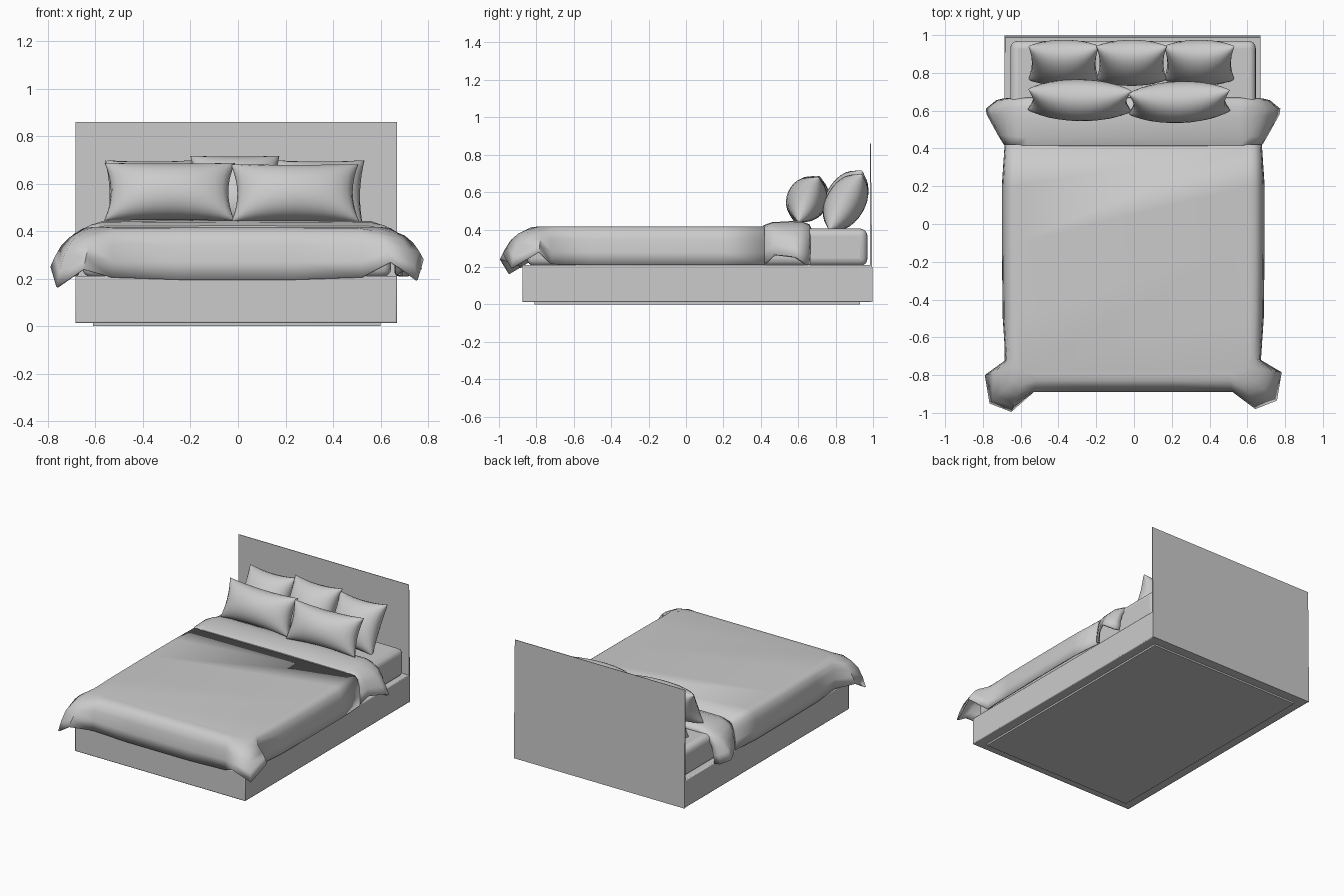
import bpy, bmesh, math
from mathutils import Matrix, Vector

if "Cube" in bpy.data.objects:
    bpy.data.objects.remove(bpy.data.objects["Cube"])


def finish(bm, name, angle=40):
    bmesh.ops.recalc_face_normals(bm, faces=bm.faces)
    me = bpy.data.meshes.new(name)
    bm.to_mesh(me)
    bm.free()
    ob = bpy.data.objects.new(name, me)
    bpy.context.collection.objects.link(ob)
    bpy.ops.object.select_all(action='DESELECT')
    bpy.context.view_layer.objects.active = ob
    ob.select_set(True)
    bpy.ops.object.shade_smooth_by_angle(angle=math.radians(angle))
    return ob


def box(name, lo, hi, bevel=0.0, segments=3):
    bm = bmesh.new()
    bmesh.ops.create_cube(bm, size=1)
    for v in bm.verts:
        v.co = Vector([lo[i] if v.co[i] < 0 else hi[i] for i in range(3)])
    ob = finish(bm, name)
    if bevel:
        m = ob.modifiers.new("bevel", 'BEVEL')
        m.width, m.segments = bevel, segments
    return ob


def skin(bm, rows, closed=False):
    vs = [[bm.verts.new(p) for p in r] for r in rows]
    for a, b in zip(vs, vs[1:]):
        for i in range(len(a) - 1):
            bm.faces.new((a[i], a[i + 1], b[i + 1], b[i]))
    return vs


# drape profile: fraction outwards, fraction of height left
DROP = [(0, 1), (0.4, 0.98), (0.72, 0.88), (0.9, 0.66), (0.98, 0.33), (1, 0)]


def drape(top, hem, flare):
    """Column of points falling from a top point to a hem point."""
    out = []
    for k, (h, v) in enumerate(DROP):
        t = k / (len(DROP) - 1)
        h, v = h + (t - h) * flare, v + (1 - t - v) * flare
        p, q = Vector(top), Vector(hem)
        out.append((p.x + (q.x - p.x) * h, p.y + (q.y - p.y) * h, q.z + (p.z - q.z) * v))
    return out


def thicken(ob, t):
    m = ob.modifiers.new("thickness", 'SOLIDIFY')
    m.thickness, m.offset = t, -1


# plinth, base and mattress
box("plinth", (-0.61, -0.81, 0), (0.6, 0.93, 0.02))
box("bed_base", (-0.685, -0.875, 0.012), (0.67, 0.99, 0.21), 0.006, 2)
box("mattress", (-0.655, -0.85, 0.205), (0.645, 0.97, 0.405), 0.04, 4)

# headboard, slightly thicker at the bottom
head = box("headboard", (-0.685, 0.984, 0.012), (0.67, 0.998, 0.86))
for v in head.data.vertices:
    if v.co.z > 0.5 and v.co.y > 0.99:
        v.co.y = 0.988

# duvet: (top point xy, hem point xyz, flare) round the left half
half = [
    ((-0.62, 0.42), (-0.685, 0.42, 0.21), 0),
    ((-0.62, 0.2), (-0.7, 0.2, 0.21), 0),
    ((-0.62, -0.1), (-0.7, -0.1, 0.21), 0),
    ((-0.62, -0.5), (-0.695, -0.5, 0.21), 0),
    ((-0.62, -0.7), (-0.68, -0.72, 0.215), 0),
    ((-0.61, -0.76), (-0.79, -0.8, 0.25), 0.5),
    ((-0.59, -0.78), (-0.765, -0.95, 0.165), 0.35),
    ((-0.57, -0.79), (-0.65, -0.995, 0.24), 0.5),
    ((-0.51, -0.79), (-0.53, -0.89, 0.205), 0),
    ((-0.25, -0.79), (-0.25, -0.89, 0.195), 0),
]
ring = half + [((-a[0] - 0.01, a[1]), (-h[0] - 0.008, h[1] + 0.015 * (f > 0), h[2] + 0.03 * (f > 0)), f)
               for a, h, f in reversed(half)]
bm = bmesh.new()
cols = skin(bm, [drape((a[0], a[1], 0.416), h, f) for a, h, f in ring])
bm.faces.new([c[0] for c in cols])
thicken(finish(bm, "duvet", 60), 0.01)

# turned-down fold across the bed: (y, top z, hem x, hem y, hem z, flare)
fold = [
    (0.412, 0.40, -0.675, 0.415, 0.22, 0.05),
    (0.415, 0.42, -0.69, 0.42, 0.22, 0.1),
    (0.46, 0.436, -0.72, 0.47, 0.265, 0.25),
    (0.56, 0.442, -0.78, 0.58, 0.255, 0.55),
    (0.62, 0.44, -0.785, 0.61, 0.24, 0.5),
    (0.66, 0.425, -0.73, 0.655, 0.21, 0.3),
    (0.672, 0.40, -0.69, 0.665, 0.21, 0.2),
]
bm = bmesh.new()
rows = []
for y, z, hx, hy, hz, f in fold:
    left = drape((-0.57, y, z), (hx, hy, hz), f)
    right = drape((0.56, y, z), (-hx - 0.01, hy, hz), f)
    rows.append(left[::-1] + [(0, y, z + 0.003)] + right)
skin(bm, rows)
thicken(finish(bm, "duvet_fold", 60), 0.015)


def pillow(name, centre, w, h, t, tilt, turn=0, n=14):
    """Stuffed cushion with pointed corners; tilt leans it back."""
    bm = bmesh.new()
    for side in (-1, 1):
        rows = []
        for j in range(n + 1):
            v = math.sin((j / n - 0.5) * math.pi)
            row = []
            for i in range(n + 1):
                u = math.sin((i / n - 0.5) * math.pi)
                puff = max(0, (1 - u * u) * (1 - v * v)) ** 0.45
                row.append((w / 2 * u * (1 - 0.1 * (1 - v * v)),
                            side * t / 2 * puff,
                            h / 2 * v * (1 - 0.1 * (1 - u * u))))
            rows.append(row)
        skin(bm, rows)
    bmesh.ops.remove_doubles(bm, verts=bm.verts, dist=0.0005)
    bm.transform(Matrix.Translation(centre) @ Matrix.Rotation(math.radians(turn), 4, 'Z')
                 @ Matrix.Rotation(math.radians(-tilt), 4, 'X'))
    finish(bm, name, 70)


# three back pillows and two front pillows
for i, (x, dz) in enumerate([(-0.372, 0), (-0.013, 0.02), (0.345, 0)]):
    pillow(f"back_pillow_{i + 1}", (x, 0.853, 0.545 + dz), 0.375, 0.35, 0.21, 30)
pillow("front_pillow_left", (-0.288, 0.655, 0.565), 0.55, 0.265, 0.215, 24, -1)
pillow("front_pillow_right", (0.24, 0.645, 0.56), 0.54, 0.265, 0.215, 24, 2)
